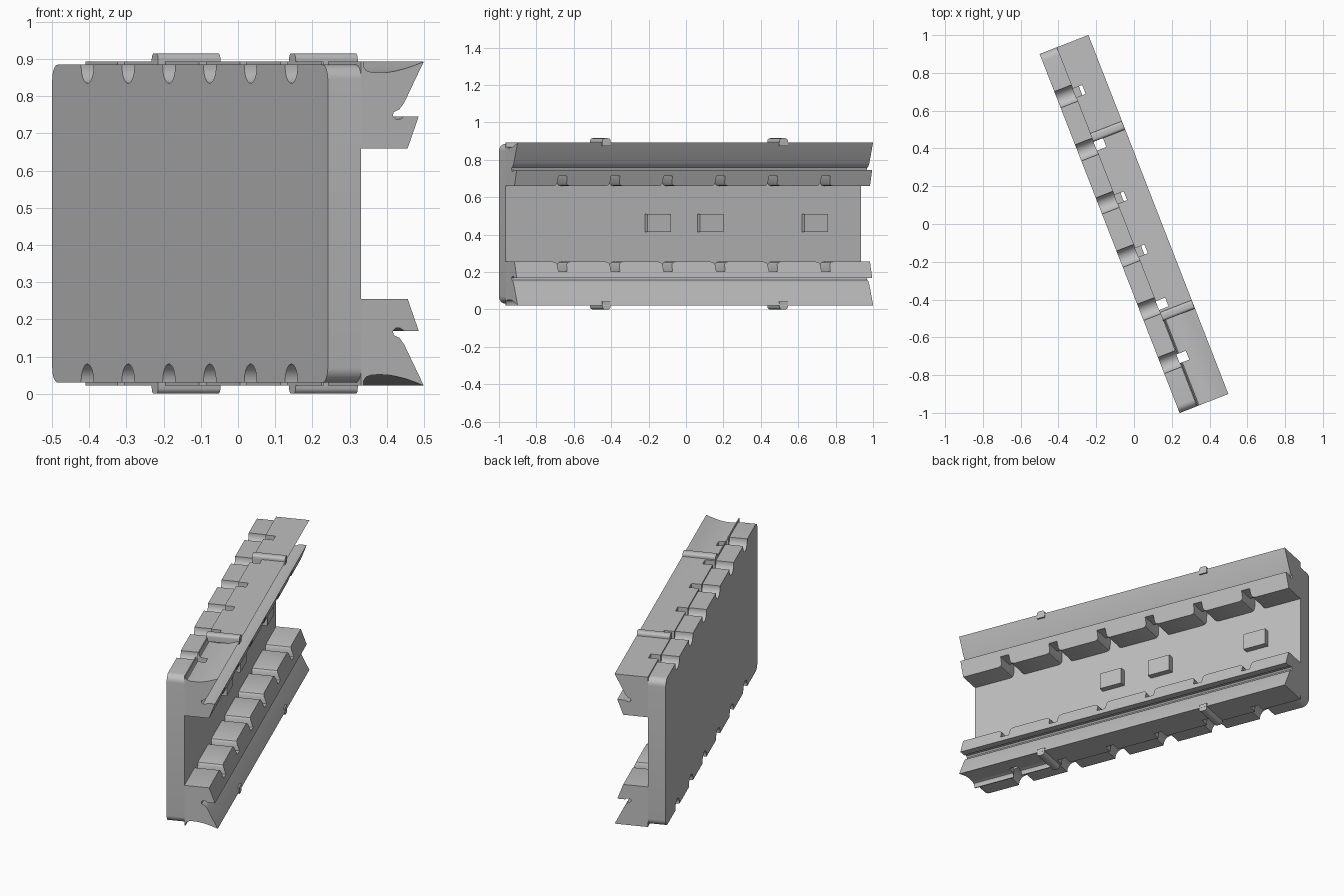
import bpy, bmesh, math
from mathutils import Matrix

cube = bpy.data.objects.get("Cube")
if cube:
    bpy.data.objects.remove(cube)

HALF = 1.02                 # half length of the channel
OUT, IN, LIP = -0.1385, -0.042, 0.1385   # depth stations: outer face, wall inside, lip
PLATE_H, FLANGE_H, RIB_H = 0.4275, 0.4355, 0.4575
STATIONS = [-0.75 + 0.302 * i for i in range(6)]
PLACE = Matrix.Translation((0, 0, RIB_H)) @ Matrix.Rotation(math.radians(21.3), 4, 'Z')

gray = bpy.data.materials.new("plain gray")
gray.use_nodes = True
gray.diffuse_color = (0.52, 0.52, 0.52, 1)
gray.node_tree.nodes["Principled BSDF"].inputs["Base Color"].default_value = (0.52, 0.52, 0.52, 1)


def prism(name, profile, lo, hi, axis):
    """Extrude a profile along x (profile = y,z) or y (profile = x,z)."""
    bm = bmesh.new()
    put = (lambda p, t: (t, p[0], p[1])) if axis == 'x' else (lambda p, t: (p[0], t, p[1]))
    a = [bm.verts.new(put(p, lo)) for p in profile]
    b = [bm.verts.new(put(p, hi)) for p in profile]
    bm.faces.new(a)
    bm.faces.new(b[::-1])
    for i in range(len(a)):
        j = (i + 1) % len(a)
        bm.faces.new((a[j], a[i], b[i], b[j]))
    bmesh.ops.recalc_face_normals(bm, faces=bm.faces)
    bm.transform(PLACE)
    me = bpy.data.meshes.new(name)
    bm.to_mesh(me)
    bm.free()
    ob = bpy.data.objects.new(name, me)
    bpy.context.collection.objects.link(ob)
    me.materials.append(gray)
    return ob


def box(name, x0, x1, y0, y1, z0, z1):
    return prism(name, [(y0, z0), (y1, z0), (y1, z1), (y0, z1)], x0, x1, 'x')


def arc(cx, cz, r, start, end, n=8):
    return [(cx + r * math.cos(math.radians(start + (end - start) * i / n)),
             cz + r * math.sin(math.radians(start + (end - start) * i / n))) for i in range(n + 1)]


def cut(target, cutters):
    group = bpy.data.collections.new(target.name + "_cutters")
    bpy.context.scene.collection.children.link(group)
    for c in cutters:
        group.objects.link(c)
    mod = target.modifiers.new("cut", 'BOOLEAN')
    mod.operand_type = 'COLLECTION'
    mod.collection = group
    mod.solver = 'EXACT'
    bpy.context.view_layer.objects.active = target
    bpy.ops.object.modifier_apply(modifier=mod.name)
    for c in cutters:
        bpy.data.objects.remove(c)
    bpy.data.collections.remove(group)


def smooth(ob):
    bpy.ops.object.select_all(action='DESELECT')
    ob.select_set(True)
    bpy.context.view_layer.objects.active = ob
    bpy.ops.object.shade_smooth_by_angle(angle=math.radians(35))


# Back plate: rounded corners, six round notches along each long edge
r = 0.04
upper = arc(-HALF + r, PLATE_H - r, r, 180, 90)
for s in STATIONS:
    upper += [(s - 0.046, PLATE_H)] + arc(s, PLATE_H - 0.004, 0.046, 180, 360, 14) + [(s + 0.046, PLATE_H)]
upper += arc(HALF - r, PLATE_H - r, r, 90, 0)
plate = prism("back_plate", upper + [(y, -z) for y, z in reversed(upper)], OUT, IN, 'x')
smooth(plate)

# Flange section with its undercut groove, and the shallow scoop section
SECTION = [(IN, 0.2025), (0.092, 0.2025), (0.124, 0.2885), (0.082, 0.2885), (0.071, 0.281),
           (0.058, 0.281), (0.049, 0.289), (0.052, 0.300), (0.068, 0.307), (0.082, 0.325),
           (LIP, FLANGE_H), (IN, FLANGE_H)]
SCOOP = [(-0.036, 0.45), (-0.036, 0.424), (-0.028, 0.412), (-0.012, 0.407), (0.01, 0.406),
         (0.035, 0.407), (0.06, 0.411), (0.085, 0.417), (0.11, 0.425), (LIP, FLANGE_H), (0.15, 0.45)]
# Flared slot through the inner edge of a flange
SLOT = [(-0.05, 0.19), (-0.05, 0.2025), (-0.035, 0.206), (-0.027, 0.217), (-0.025, 0.255)]

for side, s in (("upper", 1), ("lower", -1)):
    flange = prism(side + "_flange", [(x, z * s) for x, z in SECTION], -HALF, HALF, 'y')
    cutters = [prism("scoop_cutter", [(x, z * s) for x, z in SCOOP], -HALF - 0.05, -0.52, 'y')]
    for a in STATIONS:
        slot = SLOT + [(-y, z) for y, z in reversed(SLOT)]
        cutters.append(prism("slot_cutter", [(a + y, z * s) for y, z in slot], IN - 0.02, 0.2, 'x'))
    cut(flange, cutters)
    holes = [box("hole_cutter", IN - 0.02, 0.012, a - 0.025, a + 0.025, 0.15 * s, 0.5 * s) for a in STATIONS]
    cut(flange, holes)
    smooth(flange)

    # Two rounded ribs across the outside of each flange
    for end, a in (("front", -0.51), ("rear", 0.507)):
        top = arc(a + 0.009, RIB_H - 0.015, 0.015, 0, 90, 5) + arc(a - 0.009, RIB_H - 0.015, 0.015, 90, 180, 5)
        rib = [(a + 0.024, 0.415)] + top + [(a - 0.024, 0.415)]
        smooth(prism(f"{side}_{end}_rib", [(y, z * s) for y, z in rib], IN, LIP - 0.001, 'x'))

# Small raised blocks on the inside of the plate
for i, a in enumerate((-0.151, 0.15, 0.75)):
    box(f"inner_block_{i + 1}", IN, -0.007, a - 0.067, a + 0.067, -0.0425, 0.0525)
